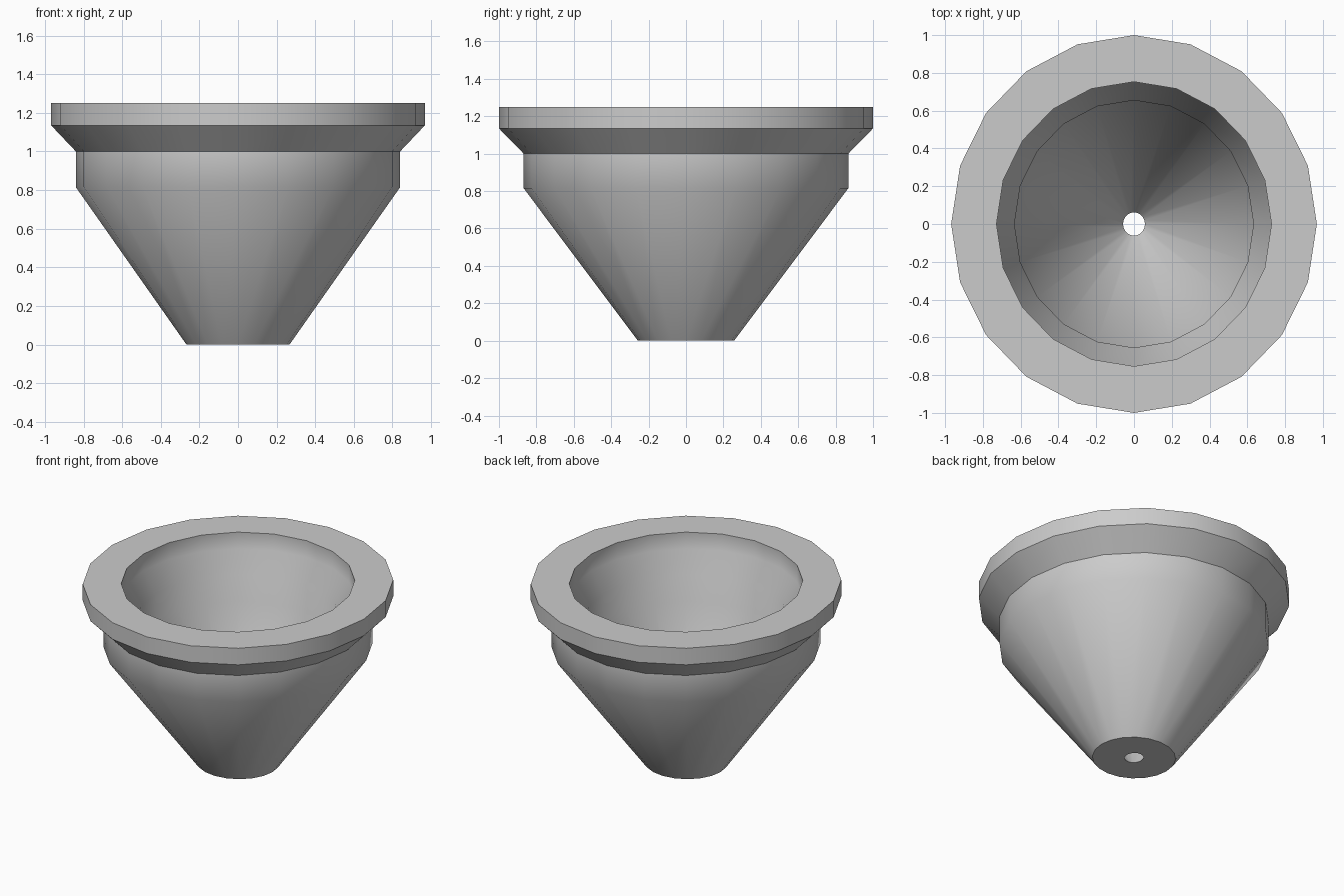
import bpy, bmesh, math

if "Cube" in bpy.data.objects:
    bpy.data.objects.remove(bpy.data.objects["Cube"])

SIDES = 20

# Closed wall profile: (x radius, y radius, z), outside upward then inside downward
profile = [
    (0.267, 0.257, 0.0),     # foot, outer edge
    (0.84, 0.868, 0.815),    # top of the cone
    (0.84, 0.868, 1.0),      # top of the straight neck
    (0.968, 1.0, 1.135),     # under the rim
    (0.968, 1.0, 1.25),      # rim, outer edge
    (0.728, 0.753, 1.25),    # rim, inner edge
    (0.728, 0.753, 1.135),
    (0.633, 0.655, 1.0),     # inner ledge
    (0.633, 0.655, 0.815),
    (0.058, 0.062, 0.0),     # drain hole
]

# Sweep the profile around the vertical axis
bm = bmesh.new()
rings = []
for rx, ry, z in profile:
    angles = [2 * math.pi * i / SIDES for i in range(SIDES)]
    rings.append([bm.verts.new((rx * math.cos(a), ry * math.sin(a), z)) for a in angles])

for k, low in enumerate(rings):
    high = rings[(k + 1) % len(rings)]
    for i in range(SIDES):
        j = (i + 1) % SIDES
        bm.faces.new((low[i], low[j], high[j], high[i]))

bmesh.ops.recalc_face_normals(bm, faces=bm.faces)
mesh = bpy.data.meshes.new("funnel_pot")
bm.to_mesh(mesh)
bm.free()

pot = bpy.data.objects.new("funnel_pot", mesh)
bpy.context.collection.objects.link(pot)

# Smooth the round walls, keep the rim and ledge edges crisp
bpy.context.view_layer.objects.active = pot
pot.select_set(True)
bpy.ops.object.shade_smooth_by_angle(angle=math.radians(40))
